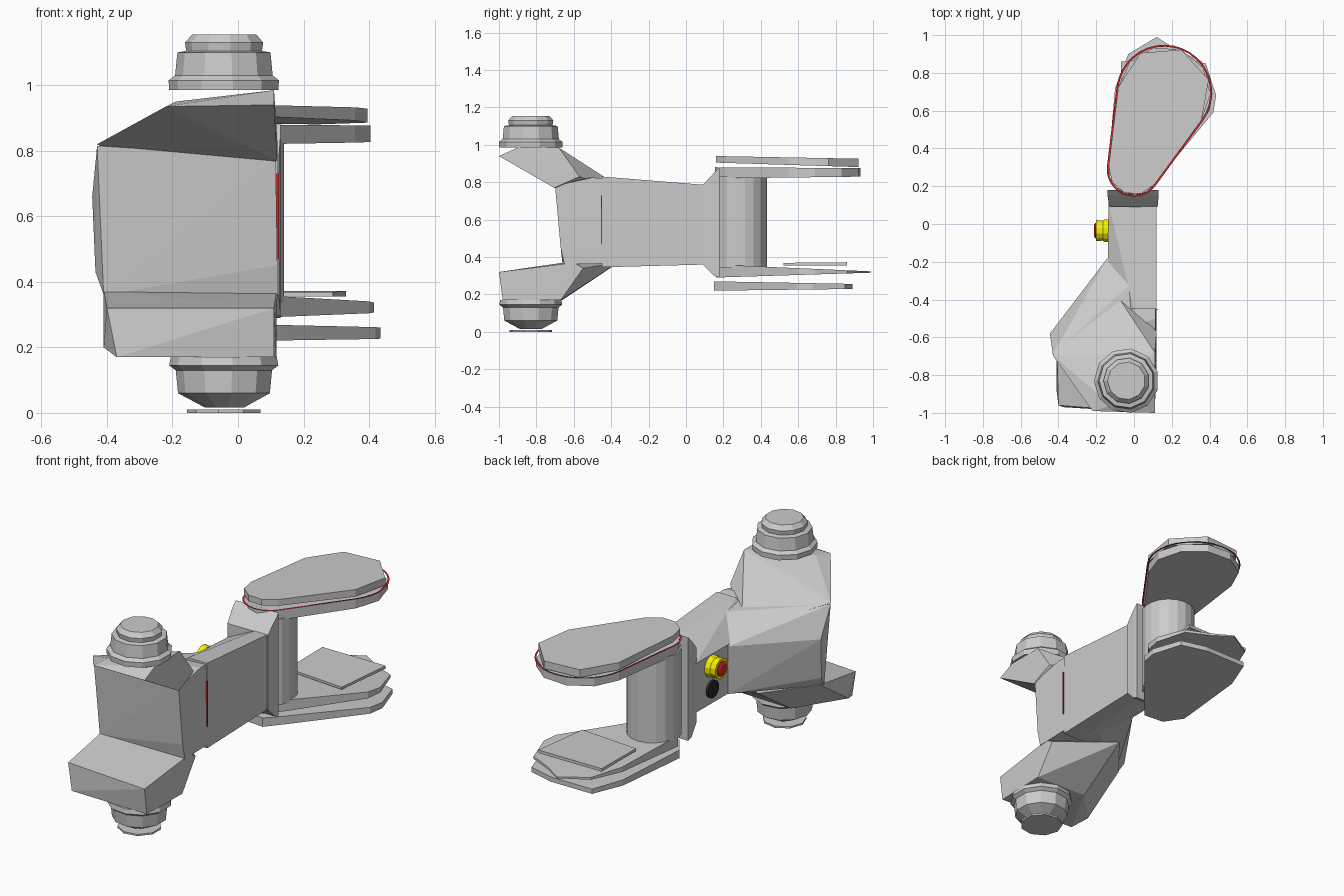
import bpy, bmesh
from math import cos, sin, pi, atan2, acos, hypot

if "Cube" in bpy.data.objects:
    bpy.data.objects.remove(bpy.data.objects["Cube"])


def finish(name, bm, color=None):
    bmesh.ops.recalc_face_normals(bm, faces=bm.faces)
    me = bpy.data.meshes.new(name)
    bm.to_mesh(me)
    bm.free()
    ob = bpy.data.objects.new(name, me)
    bpy.context.collection.objects.link(ob)
    if color:
        mat = bpy.data.materials.new(name + "_paint")
        mat.diffuse_color = (*color, 1)
        mat.use_nodes = True
        mat.node_tree.nodes["Principled BSDF"].inputs["Base Color"].default_value = mat.diffuse_color
        me.materials.append(mat)
    return ob


def hull(name, pts, color=None):
    bm = bmesh.new()
    for p in pts:
        bm.verts.new(p)
    bmesh.ops.convex_hull(bm, input=bm.verts)
    loose = [v for v in bm.verts if not v.link_faces]
    bmesh.ops.delete(bm, geom=loose, context='VERTS')
    return finish(name, bm, color)


def lathe(name, origin, rings, n, axis='Z', color=None):
    """Stack of n-sided rings (radius, offset) along an axis."""
    bm = bmesh.new()
    ox, oy, oz = origin
    loops = []
    for r, h in rings:
        loop = []
        for i in range(n):
            a = 2 * pi * (i + 0.5) / n
            u, v = r * cos(a), r * sin(a)
            p = (ox + u, oy + v, oz + h) if axis == 'Z' else (ox + h, oy + u, oz + v)
            loop.append(bm.verts.new(p))
        loops.append(loop)
    for a, b in zip(loops, loops[1:]):
        for i in range(n):
            j = (i + 1) % n
            bm.faces.new((a[i], a[j], b[j], b[i]))
    bm.faces.new(loops[0])
    bm.faces.new(loops[-1])
    return finish(name, bm, color)


# Teardrop outline: small round end at the column, large round end at the tip
SMALL, LARGE = (0.0, 0.29, 0.14), (0.16, 0.695, 0.25)


def teardrop(grow, seg):
    (x0, y0, r0), (x1, y1, r1) = SMALL, LARGE
    d = hypot(x1 - x0, y1 - y0)
    base, t = atan2(y1 - y0, x1 - x0), acos((r0 - r1) / d)
    pts = []
    for cx, cy, r, a0, a1 in ((x1, y1, r1 + grow, base - t, base + t),
                              (x0, y0, r0 + grow, base + t, base + 2 * pi - t)):
        for i in range(seg + 1):
            a = a0 + (a1 - a0) * i / seg
            pts.append((cx + r * cos(a), cy + r * sin(a)))
    return pts


def plate(name, outline, bottom, top):
    """Slab whose bottom and top heights vary from y=0.15 to y=0.95."""
    bm = bmesh.new()

    def ring(z):
        return [bm.verts.new((x, y, z[0] + (z[1] - z[0]) * (y - 0.15) / 0.8)) for x, y in outline]
    lo, hi = ring(bottom), ring(top)
    n = len(outline)
    for i in range(n):
        j = (i + 1) % n
        bm.faces.new((lo[i], lo[j], hi[j], hi[i]))
    bm.faces.new(lo)
    bm.faces.new(hi)
    return finish(name, bm)


def box_pts(sections):
    return [(x, y, z) for y, xs, zs in sections for x in xs for z in zs]


def weld(base, others):
    """Union the parts into one shell and drop the leftovers."""
    for ob in others:
        mod = base.modifiers.new("union", 'BOOLEAN')
        mod.operation, mod.solver, mod.object = 'UNION', 'EXACT', ob
    dg = bpy.context.evaluated_depsgraph_get()
    me = bpy.data.meshes.new_from_object(base.evaluated_get(dg))
    base.modifiers.clear()
    base.data = me
    for ob in others:
        bpy.data.objects.remove(ob)


# Arm body: chamfered beam, bulging web, two fork lobes
beam = hull("arm_body", [(-0.14, -0.45, 0.42), (-0.14, -0.45, 0.70), (0.0, -0.45, 0.345), (0.0, -0.45, 0.83),
                         (0.12, -0.45, 0.345), (0.12, -0.45, 0.83), (-0.135, 0.11, 0.42), (-0.135, 0.11, 0.70),
                         (0.04, 0.11, 0.36), (0.04, 0.11, 0.785), (0.12, 0.11, 0.36), (0.12, 0.11, 0.785)])
web = hull("web", [(-0.14, -0.18, 0.42), (-0.14, -0.18, 0.69), (0.12, -0.20, 0.37), (0.11, -0.20, 0.80),
                   (-0.445, -0.58, 0.66), (-0.435, -0.60, 0.43), (-0.43, -0.69, 0.815), (-0.41, -0.66, 0.36),
                   (-0.20, -0.43, 0.70), (0.115, -0.70, 0.78), (0.12, -0.67, 0.45), (0.12, -0.65, 0.36),
                   (0.115, -0.50, 0.825)])
upper = hull("upper", [(-0.22, -0.99, 0.935), (0.11, -1.0, 0.94), (0.11, -0.90, 0.985), (-0.19, -0.90, 0.95),
                       (0.11, -0.68, 0.985), (-0.20, -0.72, 0.90), (0.12, -0.57, 0.83), (-0.20, -0.43, 0.70),
                       (-0.14, -0.30, 0.74), (-0.43, -0.695, 0.82), (0.12, -0.705, 0.77)])
lower = hull("lower", [(-0.40, -0.96, 0.32), (0.11, -1.0, 0.32), (-0.41, -0.88, 0.20), (-0.37, -0.97, 0.17),
                       (0.11, -0.98, 0.17), (0.118, -0.67, 0.17), (-0.20, -0.66, 0.17), (0.118, -0.55, 0.34),
                       (-0.20, -0.36, 0.37), (-0.41, -0.62, 0.375), (0.118, -0.60, 0.37)])

# Column between the plates and its flared mount
mount = hull("mount", box_pts([(0.09, (-0.13, 0.125), (0.36, 0.785)),
                               (0.15, (-0.14, 0.13), (0.30, 0.85)),
                               (0.18, (-0.14, 0.13), (0.29, 0.88))]))
column = lathe("column", (0, 0.29, 0), [(0.143, 0.34), (0.143, 0.83)], 18)
weld(beam, [web, upper, lower, mount, column])

# Plates and covers
plate("upper_plate", teardrop(-0.005, 6), (0.82, 0.83), (0.88, 0.875))
plate("upper_cover", teardrop(-0.005, 4), (0.905, 0.88), (0.94, 0.925))
tip = [(0.40, 0.60), (0.415, 0.69), (0.36, 0.86), (0.23, 0.92), (0.12, 0.99), (-0.03, 0.90),
       (-0.10, 0.72), (-0.14, 0.27), (-0.07, 0.17), (0.05, 0.16), (0.13, 0.25)]
plate("lower_plate", tip, (0.29, 0.315), (0.36, 0.325))
cover = [(x + 0.02 if x > 0.3 else x, min(y, 0.90) - 0.01) for x, y in tip]
plate("lower_cover", cover, (0.22, 0.23), (0.27, 0.255))
plate("lower_pad", [(-0.07, 0.55), (0.29, 0.52), (0.33, 0.86), (-0.07, 0.86)],
      (0.355, 0.355), (0.365, 0.373))

# Red trim around the upper plate
bm = bmesh.new()
inner, outer = [[bm.verts.new((x, y, 0.882)) for x, y in teardrop(g, 20)] for g in (-0.006, 0.004)]
for i in range(len(inner)):
    j = (i + 1) % len(inner)
    bm.faces.new((inner[i], inner[j], outer[j], outer[i]))
finish("trim_ring", bm, (0.6, 0.02, 0.02))

# Thin red stripe on the arm side
hull("side_stripe", box_pts([(-0.454, (0.115, 0.125), (0.47, 0.73)),
                             (-0.449, (0.115, 0.125), (0.47, 0.73))]), (0.6, 0.02, 0.02))

# Joint caps above and below the lobes
JOINT = (-0.04, -0.83, 0)
lathe("upper_joint", JOINT, [(0.170, 0.985), (0.172, 1.015), (0.152, 1.03), (0.145, 1.10), (0.118, 1.105),
                             (0.122, 1.13), (0.10, 1.155)], 11)
lathe("lower_joint", JOINT, [(0.165, 0.17), (0.17, 0.145), (0.150, 0.13), (0.143, 0.06), (0.06, 0.016)], 11)
lathe("lower_disc", JOINT, [(0.115, 0.0), (0.115, 0.01)], 9)

# Emergency button and socket
lathe("button_collar", (0, -0.035, 0.635), [(0.062, -0.13), (0.062, -0.155), (0.055, -0.165), (0.058, -0.20)],
      12, 'X', (0.95, 0.9, 0.0))
lathe("button", (0, -0.035, 0.635), [(0.042, -0.18), (0.042, -0.205), (0.03, -0.212)], 12, 'X', (0.75, 0.02, 0.02))
lathe("socket", (0, -0.035, 0.505), [(0.05, -0.13), (0.05, -0.15)], 12, 'X', (0.02, 0.02, 0.02))
